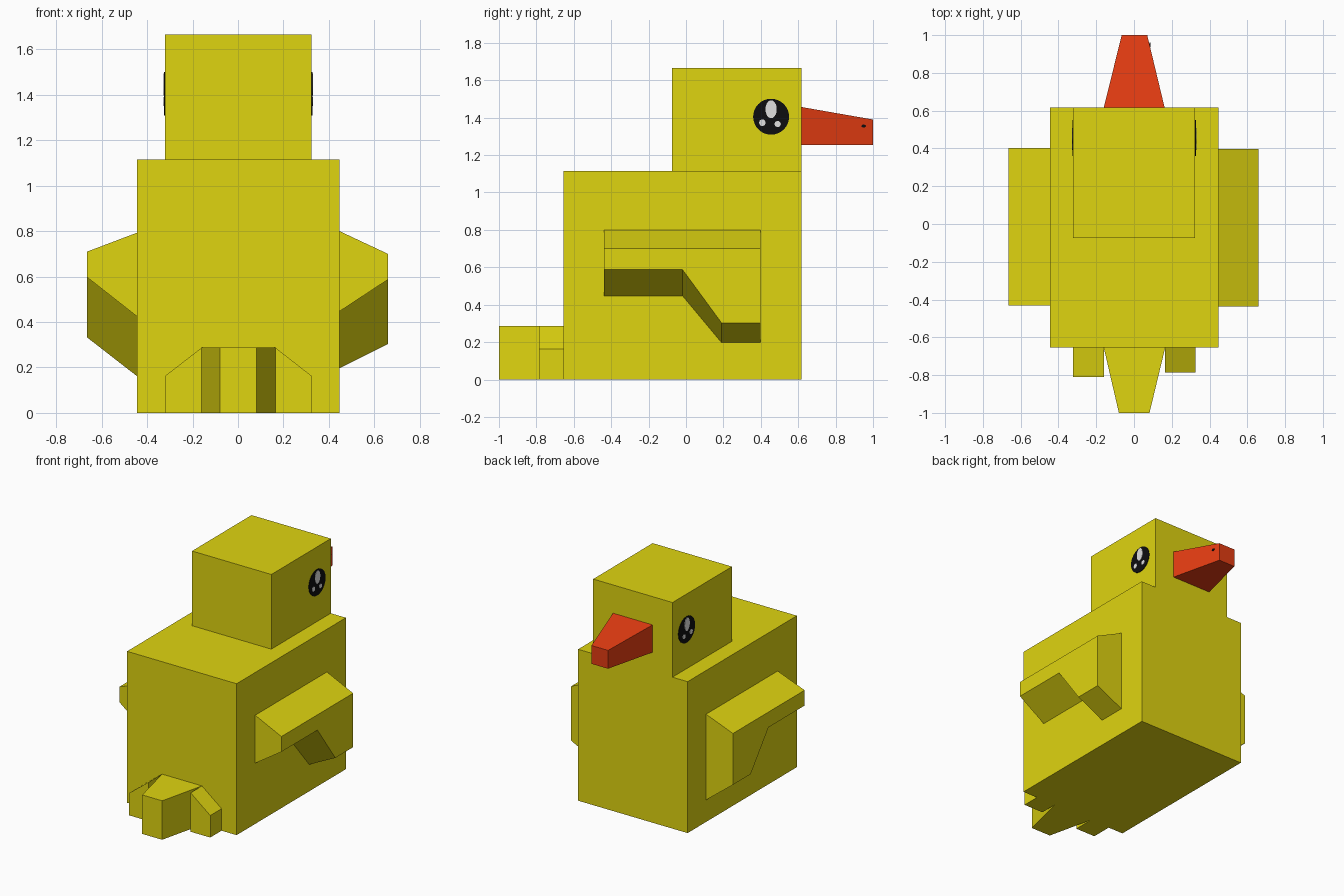
import bpy, bmesh, math
from mathutils import Vector

if "Cube" in bpy.data.objects:
    bpy.data.objects.remove(bpy.data.objects["Cube"])


def material(name, rgb):
    m = bpy.data.materials.new(name)
    m.diffuse_color = (*rgb, 1)
    m.use_nodes = True
    m.node_tree.nodes["Principled BSDF"].inputs["Base Color"].default_value = m.diffuse_color
    return m


YELLOW = material("yellow", (0.74, 0.66, 0.005))
RED = material("orange red", (0.78, 0.045, 0.006))
BLACK = material("black", (0.004, 0.004, 0.005))
WHITE = material("pale grey", (0.75, 0.75, 0.75))


def loft(name, ring_a, ring_b, mat):
    """Solid between two matching polygons of 3D points."""
    bm = bmesh.new()
    a = [bm.verts.new(p) for p in ring_a]
    b = [bm.verts.new(p) for p in ring_b]
    bm.faces.new(a)
    bm.faces.new(b)
    n = len(a)
    for i in range(n):
        j = (i + 1) % n
        bm.faces.new((a[i], a[j], b[j], b[i]))
    bmesh.ops.recalc_face_normals(bm, faces=bm.faces)
    mesh = bpy.data.meshes.new(name)
    bm.to_mesh(mesh)
    bm.free()
    ob = bpy.data.objects.new(name, mesh)
    mesh.materials.append(mat)
    bpy.context.collection.objects.link(ob)
    return ob


def rect(x0, x1, z0, z1, y):
    return [(x0, y, z0), (x1, y, z0), (x1, y, z1), (x0, y, z1)]


def side_ellipse(x, y, z, ry, rz, n=32):
    return [(x, y + ry * math.cos(t), z + rz * math.sin(t))
            for t in (2 * math.pi * i / n for i in range(n))]


def side_plate(name, x, depth, y, z, ry, rz, mat):
    loft(name, side_ellipse(x, y, z, ry, rz),
         side_ellipse(x + depth, y, z, ry, rz), mat)


# Body and head blocks
loft("body", rect(-0.445, 0.447, 0, 1.115, -0.655),
     rect(-0.445, 0.447, 0, 1.115, 0.617), YELLOW)
loft("head", rect(-0.322, 0.324, 1.115, 1.665, -0.075),
     rect(-0.322, 0.324, 1.115, 1.665, 0.617), YELLOW)

# Tapered beak with a small nostril
loft("beak", rect(-0.16, 0.162, 1.255, 1.457, 0.617),
     rect(-0.065, 0.07, 1.255, 1.39, 1.0), RED)
nostril_x = 0.162 - 0.092 * (0.95 - 0.617) / 0.383
side_plate("nostril", nostril_x, 0.005, 0.95, 1.355, 0.012, 0.008, BLACK)

# Tail: tapered middle feather and two slanted side feathers
loft("tail_middle", rect(-0.16, 0.165, 0, 0.287, -0.655),
     rect(-0.08, 0.082, 0, 0.287, -1.0), YELLOW)
for name, xi, xo, y in (("tail_left", -0.16, -0.322, -0.81),
                        ("tail_right", 0.165, 0.325, -0.787)):
    shape = [(xi, 0), (xo, 0), (xo, 0.162), (xi, 0.287)]
    loft(name, [(px, -0.655, pz) for px, pz in shape],
         [(px, y, pz) for px, pz in shape], YELLOW)


# Wings: stepped profile, narrower at the outer side
def wing(name, x_in, x_out, y0, y1, inner, outer):
    def ring(x, top, step, low):
        return [(x, y0, top), (x, y0, step), (x, y0 + 0.42, step),
                (x, y1 - 0.207, low), (x, y1, low), (x, y1, top)]
    loft(name, ring(x_in, *inner), ring(x_out, *outer), YELLOW)


wing("wing_right", 0.447, 0.66, -0.438, 0.397,
     (0.80, 0.447, 0.197), (0.70, 0.587, 0.303))
wing("wing_left", -0.445, -0.664, -0.432, 0.402,
     (0.793, 0.425, 0.162), (0.71, 0.597, 0.332))

# Eyes: dark disc with three highlights on each side of the head
for side, x, s in (("right", 0.324, 1), ("left", -0.322, -1)):
    side_plate("eye_" + side, x, 0.004 * s, 0.455, 1.405, 0.096, 0.096, BLACK)
    for i, (y, z, ry, rz) in enumerate(((0.455, 1.445, 0.03, 0.048),
                                        (0.408, 1.373, 0.017, 0.018),
                                        (0.49, 1.366, 0.017, 0.016))):
        side_plate(f"eye_highlight_{side}_{i}", x, 0.007 * s, y, z, ry, rz, WHITE)
